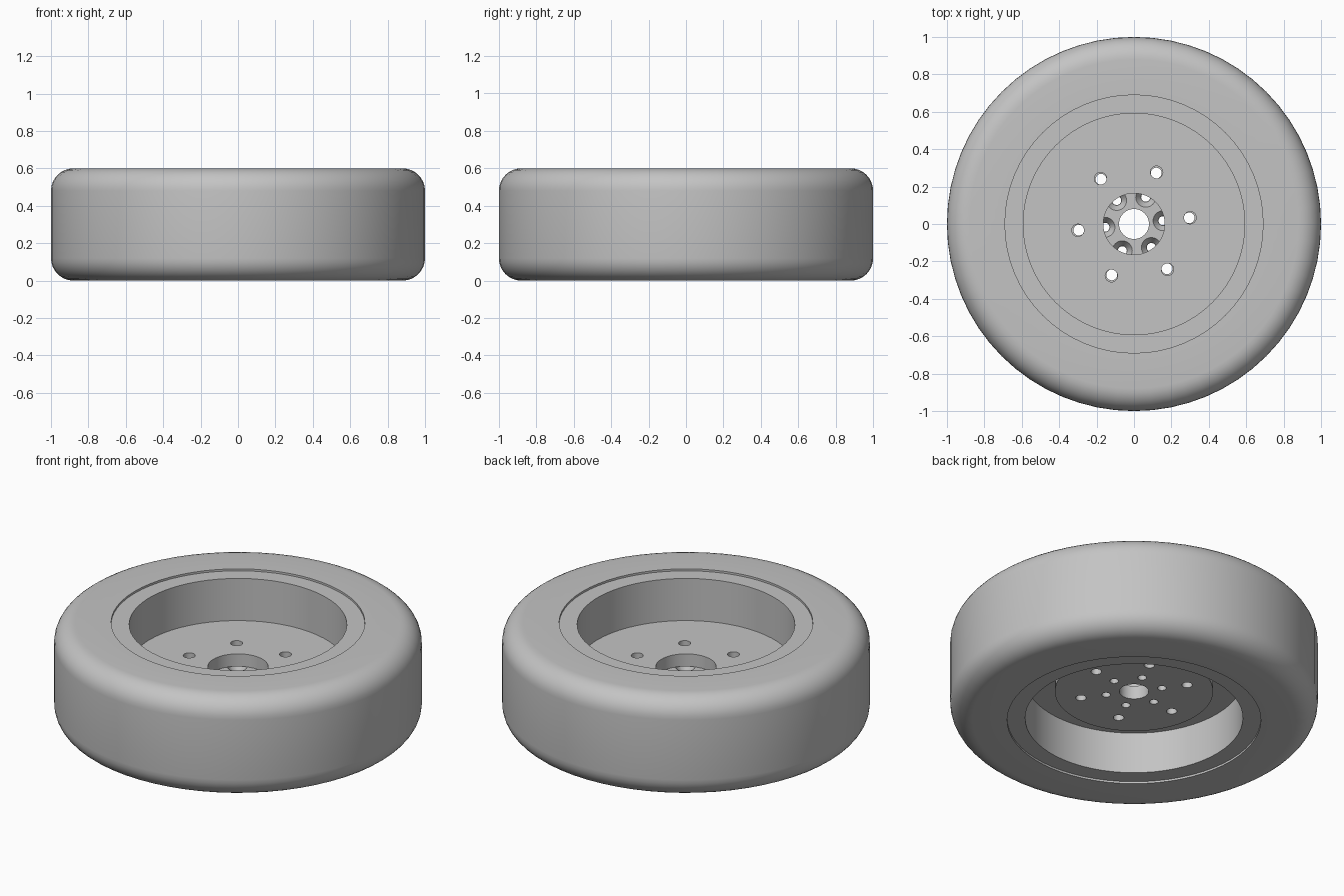
import bpy, bmesh, math
from mathutils import Matrix, Vector

old = bpy.data.objects.get("Cube")
if old:
    bpy.data.objects.remove(old, do_unlink=True)

SEGMENTS = 64
HOLES = 6
PHASE = math.radians(6.4)

grey = bpy.data.materials.new("plain grey")
grey.use_nodes = True
colour = (0.55, 0.55, 0.55, 1)
grey.diffuse_color = colour
grey.node_tree.nodes["Principled BSDF"].inputs["Base Color"].default_value = colour


def make_object(name, bm):
    bmesh.ops.recalc_face_normals(bm, faces=bm.faces)
    mesh = bpy.data.meshes.new(name)
    bm.to_mesh(mesh)
    bm.free()
    mesh.materials.append(grey)
    obj = bpy.data.objects.new(name, mesh)
    bpy.context.collection.objects.link(obj)
    return obj


def activate(obj):
    bpy.ops.object.select_all(action='DESELECT')
    obj.select_set(True)
    bpy.context.view_layer.objects.active = obj


def lathe(name, profile):
    """Spin a closed (radius, height) outline around z."""
    bm = bmesh.new()
    rings = []
    for i in range(SEGMENTS):
        turn = Matrix.Rotation(math.tau * i / SEGMENTS, 3, 'Z')
        rings.append([bm.verts.new(turn @ Vector((r, 0, z))) for r, z in profile])
    for i, a in enumerate(rings):
        b = rings[(i + 1) % SEGMENTS]
        for j in range(len(profile)):
            k = (j + 1) % len(profile)
            bm.faces.new((a[j], b[j], b[k], a[k]))
    return make_object(name, bm)


def drill(obj, circle, low, high, r_low, r_high):
    """Cut a ring of straight or tapered holes between two heights."""
    bm = bmesh.new()
    for i in range(HOLES):
        angle = PHASE + math.tau * i / HOLES
        place = Matrix.Translation((circle * math.cos(angle), circle * math.sin(angle),
                                    (low + high) / 2))
        bmesh.ops.create_cone(bm, cap_ends=True, segments=24, radius1=r_low,
                              radius2=r_high, depth=high - low, matrix=place)
    cutter = make_object("hole_cutter", bm)
    cutter.hide_render = True
    mod = obj.modifiers.new("holes", 'BOOLEAN')
    mod.operation = 'DIFFERENCE'
    mod.solver = 'EXACT'
    mod.object = cutter
    activate(obj)
    bpy.ops.object.modifier_apply(modifier=mod.name)
    bpy.data.objects.remove(cutter, do_unlink=True)


# Tyre with rounded shoulders
WIDTH, SHOULDER, BEAD = 0.6, 0.12, 0.69
outline = [(BEAD, 0)]
for centre_z, start in ((SHOULDER, -90), (WIDTH - SHOULDER, 0)):
    for step in range(9):
        a = math.radians(start + step * 90 / 8)
        outline.append((1 - SHOULDER + SHOULDER * math.cos(a),
                        centre_z + SHOULDER * math.sin(a)))
outline.append((BEAD, WIDTH))
tyre = lathe("tyre", outline)

# Rim: barrel with a central web, set slightly inside the tyre faces
WEB_LOW, WEB_HIGH, STEP, BARREL, BORE = 0.26, 0.335, 0.012, 0.592, 0.164
rim = lathe("rim", [(BORE, WEB_LOW), (BARREL, WEB_LOW), (BARREL, STEP), (BEAD, STEP),
                    (BEAD, WIDTH - STEP), (BARREL, WIDTH - STEP),
                    (BARREL, WEB_HIGH), (BORE, WEB_HIGH)])
drill(rim, 0.302, WEB_LOW - 0.1, WEB_HIGH + 0.1, 0.033, 0.033)

# Hub plate under the web, with an outer bolt ring and countersunk inner ring
HUB_LOW = 0.18
hub = lathe("hub_plate", [(0.08, HUB_LOW), (0.43, HUB_LOW),
                          (0.43, WEB_LOW), (0.08, WEB_LOW)])
drill(hub, 0.297, HUB_LOW - 0.1, WEB_LOW + 0.1, 0.029, 0.029)
drill(hub, 0.156, HUB_LOW - 0.1, WEB_LOW + 0.1, 0.024, 0.024)
drill(hub, 0.156, WEB_LOW - 0.04, WEB_LOW + 0.01, 0.026, 0.06)

for part in (tyre, rim, hub):
    activate(part)
    bpy.ops.object.shade_smooth_by_angle(angle=math.radians(30))
